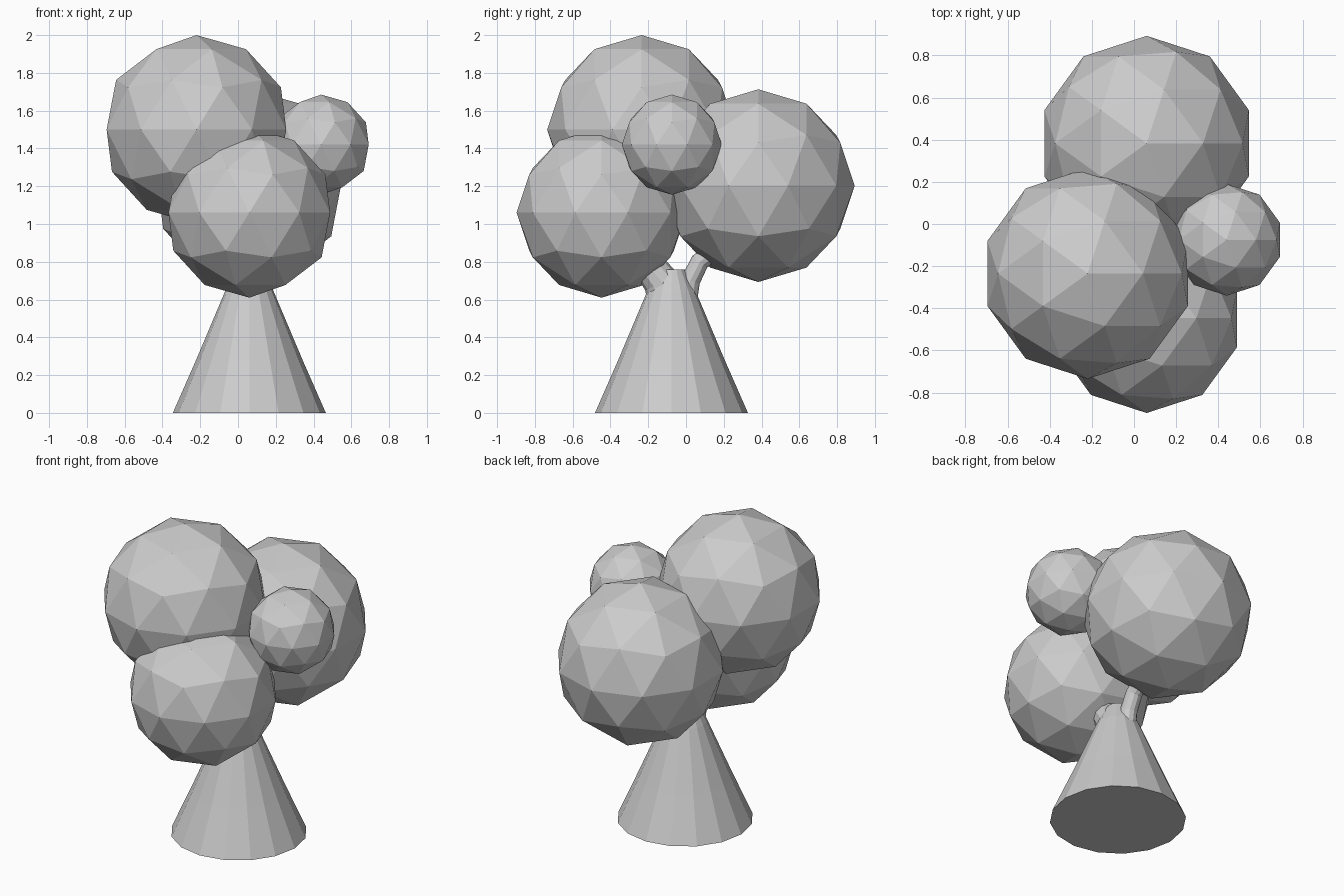
import bpy

if "Cube" in bpy.data.objects:
    bpy.data.objects.remove(bpy.data.objects["Cube"])


def foliage(name, centre, radius):
    # Low-poly leaf ball
    bpy.ops.mesh.primitive_ico_sphere_add(subdivisions=2, radius=radius, location=centre)
    bpy.context.object.name = name


def trunk_part(name, points, resolution):
    # Tapered round limb along (x, y, z, radius) points
    curve = bpy.data.curves.new(name, 'CURVE')
    curve.dimensions = '3D'
    curve.bevel_depth = 1.0
    curve.bevel_resolution = resolution
    curve.use_fill_caps = True
    spline = curve.splines.new('POLY')
    spline.points.add(len(points) - 1)
    for p, (x, y, z, r) in zip(spline.points, points):
        p.co = (x, y, z, 1)
        p.radius = r
    spline.use_smooth = False
    obj = bpy.data.objects.new(name, curve)
    bpy.context.collection.objects.link(obj)


# Leaf balls
foliage("foliage_top", (-0.22, -0.235, 1.5), 0.5)
foliage("foliage_back", (0.06, 0.383, 1.203), 0.51)
foliage("foliage_front", (0.06, -0.447, 1.06), 0.45)
foliage("foliage_small", (0.44, -0.075, 1.42), 0.265)

# Flared trunk
bx, by = 0.06, -0.077
trunk_part("trunk", [(bx, by, 0, 0.405), (bx, by, 0.28, 0.282),
                     (bx, by, 0.64, 0.13), (bx, by, 0.76, 0.07)], 6)

# Branches reaching into the front and back leaf balls
trunk_part("front_branch", [(bx, by - 0.02, 0.56, 0.1), (bx, by - 0.05, 0.69, 0.098),
                            (bx, by - 0.12, 0.78, 0.085), (bx, by - 0.26, 0.9, 0.06)], 4)
trunk_part("back_branch", [(bx, by + 0.07, 0.55, 0.06), (bx, by + 0.1, 0.7, 0.052),
                           (bx, by + 0.15, 0.8, 0.05), (bx, by + 0.28, 0.9, 0.045)], 4)
